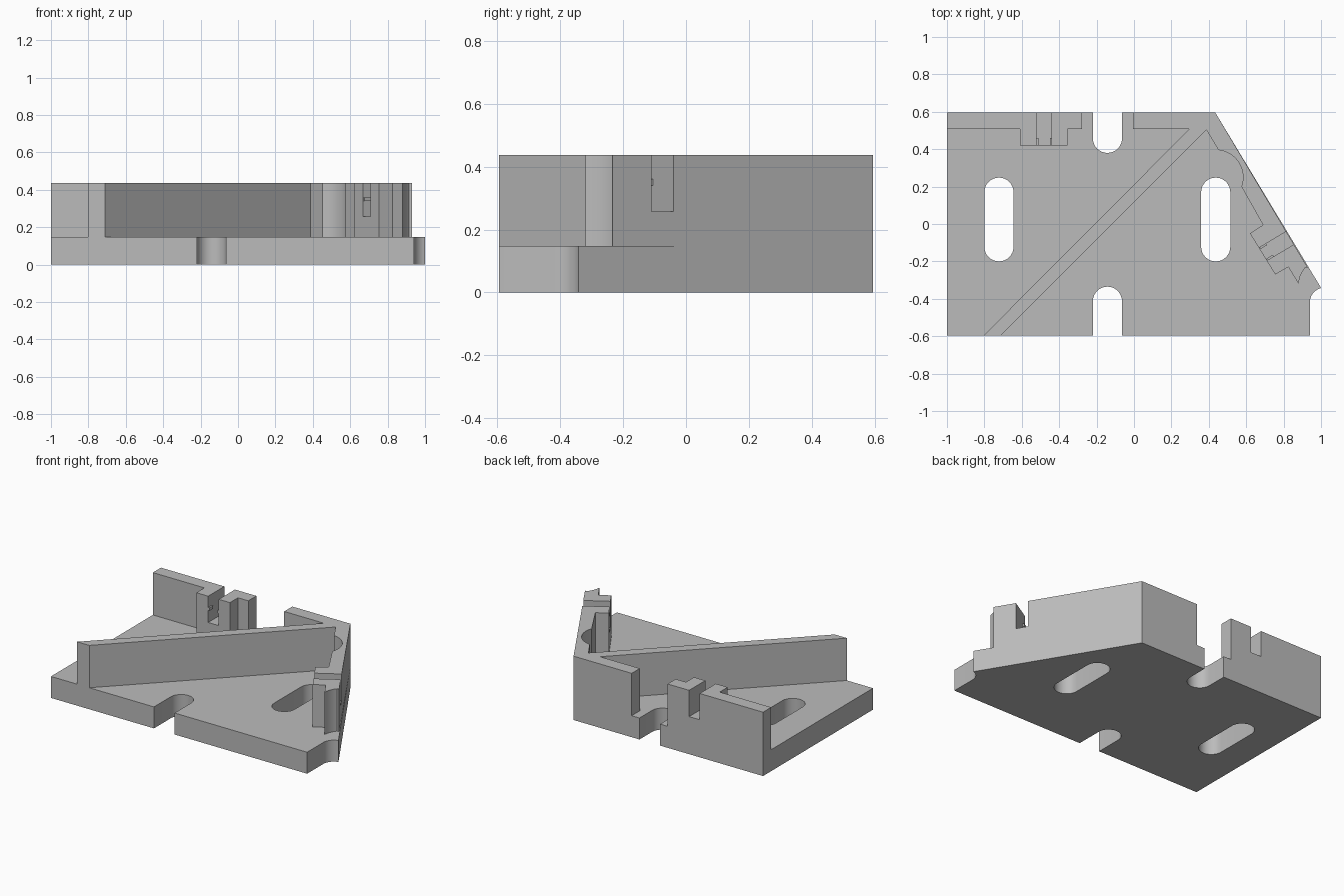
import bpy, bmesh, math
from mathutils import Matrix, Vector

old = bpy.data.objects.get("Cube")
if old:
    bpy.data.objects.remove(old, do_unlink=True)

GREY = (0.5, 0.5, 0.5, 1)
grey = bpy.data.materials.new("plain grey")
grey.use_nodes = True
grey.diffuse_color = GREY
grey.node_tree.nodes["Principled BSDF"].inputs["Base Color"].default_value = GREY

FLOOR, TOP, BACK = 0.147, 0.437, 0.595   # plate top, wall top, half depth
SLOT_Z = 0.257


def prism(name, outline, z0, z1, matrix=Matrix()):
    """Extrude a flat outline from z0 to z1."""
    bm = bmesh.new()
    face = bm.faces.new([bm.verts.new((x, y, z0)) for x, y in outline])
    new = bmesh.ops.extrude_face_region(bm, geom=[face])["geom"]
    bmesh.ops.translate(bm, vec=(0, 0, z1 - z0),
                        verts=[g for g in new if isinstance(g, bmesh.types.BMVert)])
    bmesh.ops.recalc_face_normals(bm, faces=bm.faces)
    bm.transform(matrix)
    mesh = bpy.data.meshes.new(name)
    bm.to_mesh(mesh)
    bm.free()
    mesh.materials.append(grey)
    obj = bpy.data.objects.new(name, mesh)
    bpy.context.collection.objects.link(obj)
    return obj


def arc(cx, cy, r, a0, a1, n=16):
    angles = [math.radians(a0 + (a1 - a0) * i / n) for i in range(n + 1)]
    return [(cx + r * math.cos(a), cy + r * math.sin(a)) for a in angles]


def rect(x0, x1, y0, y1):
    return [(x0, y0), (x1, y0), (x1, y1), (x0, y1)]


def pill(cx, y0, y1, r=0.078):
    return arc(cx, y1 - r, r, 0, 180) + arc(cx, y0 + r, r, 180, 360)


def activate(obj):
    bpy.ops.object.select_all(action="DESELECT")
    obj.select_set(True)
    bpy.context.view_layer.objects.active = obj


def cut(obj, outline, z0, z1, matrix=Matrix()):
    cutter = prism("cutter", outline, z0, z1, matrix)
    cutter.hide_render = True
    mod = obj.modifiers.new("cut", "BOOLEAN")
    mod.operation, mod.solver, mod.object = "DIFFERENCE", "EXACT", cutter
    activate(obj)
    bpy.ops.object.modifier_apply(modifier=mod.name)
    bpy.data.objects.remove(cutter, do_unlink=True)


# Base plate with slots, edge notches and a scooped corner
plate = prism("base_plate", [(-1, BACK), (-1, -BACK), (0.94, -BACK), (0.94, -0.42)]
              + arc(1.02, -0.42, 0.08, 180, 104)[1:] + [(0.435, BACK)], 0, FLOOR)
for cx, y0, y1 in [(-0.722, -0.2, 0.248), (0.437, -0.2, 0.248),
                   (-0.142, 0.38, 0.9), (-0.142, -0.9, -0.335)]:
    cut(plate, pill(cx, y0, y1), -0.1, 0.3)

# Left back wall with its thickened clip block
left_wall = prism("left_back_wall", [
    (-1, BACK), (-1, 0.507), (-0.61, 0.507), (-0.61, 0.42), (-0.355, 0.42),
    (-0.355, 0.507), (-0.277, 0.507), (-0.277, BACK)], FLOOR, TOP)

# Right back wall, diagonal rib and slanted wall in one run
right_wall = prism("diagonal_and_slanted_wall", [
    (-0.005, BACK), (-0.005, 0.507), (0.295, 0.507), (-0.803, -BACK),
    (-0.71, -BACK), (0.387, 0.503), (0.452, 0.395)]
    + arc(0.437, 0.25, 0.146, 84, -20)
    + [(0.69, -0.005), (0.62, -0.05), (0.755, -0.27), (0.825, -0.23), (0.88, -0.32)]
    + arc(1.03, -0.33, 0.15, 175, 135, 8)[1:-1]
    + [(0.929, -0.234), (0.435, BACK)], FLOOR, TOP)

# Clip slots through both blocks, with small catches at the inner end
for name, wall, x, y, turn, depth in [
        ("back", left_wall, -0.48, BACK, 0, 0.175),
        ("slanted", right_wall, 0.834, -0.075, -59.2, 0.165)]:
    place = Matrix.Translation(Vector((x, y, 0))) @ Matrix.Rotation(math.radians(turn), 4, "Z")
    cut(wall, rect(-0.04, 0.04, -0.25, 0.06), SLOT_Z, 0.6, place)
    for side, label in ((-1, "right"), (1, "left")):
        edges = sorted((side * 0.04, side * 0.03))
        prism(f"{name}_{label}_catch", rect(*edges, -depth, 0.04 - depth),
              0.34, 0.36, place)

# Smooth round walls, keep corners crisp
for obj in (plate, left_wall, right_wall):
    activate(obj)
    bpy.ops.object.shade_smooth_by_angle(angle=math.radians(25))
